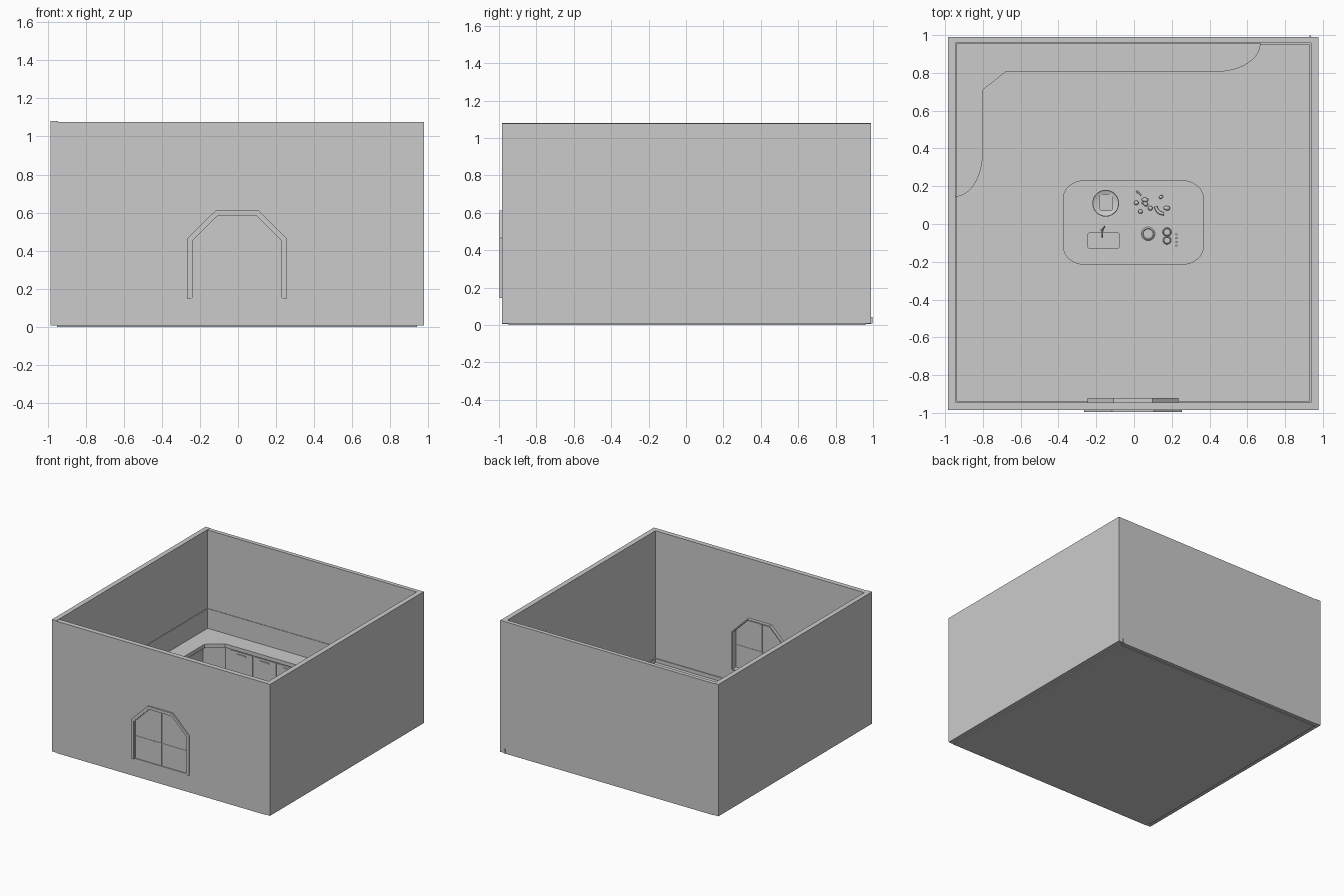
import bpy, bmesh, math, random
from mathutils import Vector

if "Cube" in bpy.data.objects:
    bpy.data.objects.remove(bpy.data.objects["Cube"])

random.seed(4)
TOP = 0.28  # worktop height


def add_object(name, bm):
    bmesh.ops.recalc_face_normals(bm, faces=bm.faces)
    me = bpy.data.meshes.new(name)
    bm.to_mesh(me)
    bm.free()
    ob = bpy.data.objects.new(name, me)
    bpy.context.collection.objects.link(ob)
    return ob


def prism(name, pts, a, b, axis='Z'):
    """Extrude a 2D outline from a to b along Z (x,y outline) or Y (x,z outline)."""
    bm = bmesh.new()
    to3 = (lambda p, h: (p[0], p[1], h)) if axis == 'Z' else (lambda p, h: (p[0], h, p[1]))
    f = bm.faces.new([bm.verts.new(to3(p, a)) for p in pts])
    ext = bmesh.ops.extrude_face_region(bm, geom=[f])
    d = Vector((0, 0, b - a)) if axis == 'Z' else Vector((0, b - a, 0))
    bmesh.ops.translate(bm, vec=d, verts=[v for v in ext['geom'] if isinstance(v, bmesh.types.BMVert)])
    return add_object(name, bm)


def box(name, x0, x1, y0, y1, z0, z1):
    return prism(name, [(x0, y0), (x1, y0), (x1, y1), (x0, y1)], z0, z1)


def arc(cx, cy, rx, ry, a0, a1, n=10):
    return [(cx + rx * math.cos(math.radians(a0 + (a1 - a0) * i / n)),
             cy + ry * math.sin(math.radians(a0 + (a1 - a0) * i / n))) for i in range(n + 1)]


def rounded(x0, x1, y0, y1, rx, ry, n=8):
    return (arc(x1 - rx, y1 - ry, rx, ry, 0, 90, n) + arc(x0 + rx, y1 - ry, rx, ry, 90, 180, n)
            + arc(x0 + rx, y0 + ry, rx, ry, 180, 270, n) + arc(x1 - rx, y0 + ry, rx, ry, 270, 360, n))


def smooth(ob):
    bpy.ops.object.select_all(action='DESELECT')
    ob.select_set(True)
    bpy.context.view_layer.objects.active = ob
    bpy.ops.object.shade_smooth_by_angle()
    return ob


def lathe(name, profile, x, y, n=28):
    """Spin an (r, z) profile about a vertical axis at x, y."""
    bm = bmesh.new()
    vs = [bm.verts.new((x + r, y, z)) for r, z in profile]
    es = [bm.edges.new(p) for p in zip(vs, vs[1:])]
    bmesh.ops.spin(bm, geom=vs + es, cent=(x, y, 0), axis=(0, 0, 1), angle=math.tau, steps=n)
    bmesh.ops.remove_doubles(bm, verts=bm.verts, dist=1e-5)
    return smooth(add_object(name, bm))


def disc(name, x, y, r, z0, z1, n=24):
    return lathe(name, [(0, z0), (r, z0), (r, z1), (0, z1)], x, y, n)


def tube(name, pts, r):
    cu = bpy.data.curves.new(name, 'CURVE')
    cu.dimensions, cu.bevel_depth, cu.bevel_resolution, cu.use_fill_caps = '3D', r, 2, True
    sp = cu.splines.new('POLY')
    sp.points.add(len(pts) - 1)
    for p, c in zip(sp.points, pts):
        p.co = (*c, 1)
    ob = bpy.data.objects.new(name, cu)
    bpy.context.collection.objects.link(ob)
    return ob


def cut(ob, cutter):
    m = ob.modifiers.new('cut', 'BOOLEAN')
    m.operation, m.object, m.solver = 'DIFFERENCE', cutter, 'EXACT'
    cutter.hide_render = cutter.hide_viewport = True
    cutter.display_type = 'WIRE'


# Shell: floor and four walls
box('floor', -0.95, 0.94, -0.95, 0.96, 0.0, 0.012)
box('left_wall', -0.985, -0.945, -0.985, 0.99, 0.008, 1.08)
box('right_wall', 0.937, 0.978, -0.985, 0.99, 0.008, 1.077)
box('back_wall', -0.945, 0.937, 0.957, 0.99, 0.005, 1.077)
front_wall = box('front_wall', -0.945, 0.937, -0.985, -0.945, 0.005, 1.077)

# Skirting boards
box('skirting_right', 0.930, 0.9375, -0.945, 0.997, 0.008, 0.042)
box('skirting_left', -0.946, -0.938, -0.945, 0.16, 0.01, 0.042)
box('skirting_front', -0.94, 0.932, -0.946, -0.938, 0.01, 0.042)
box('skirting_back', 0.66, 0.932, 0.95, 0.958, 0.01, 0.042)


# Arched window: opening, glass, bars and trim on both faces
def arch(o, low=0.0):
    return [(-0.243 - o, 0.150 - low), (-0.243 - o, 0.457 + o * .4), (-0.108 - o * .4, 0.590 + o),
            (0.098 + o * .4, 0.590 + o), (0.233 + o, 0.457 + o * .4), (0.233 + o, 0.150 - low)]


def arch_trim(name, o_in, o_out, y0, y1):
    prism(name, arch(o_out, 0.005) + arch(o_in, 0.005)[::-1], y0, y1, 'Y')


cut(front_wall, prism('window_cutter', arch(0), -1.05, -0.88, 'Y'))
prism('window_glass', arch(0.004, 0.004), -0.978, -0.968, 'Y')
arch_trim('window_trim_outer', 0.0, 0.022, -0.996, -0.98)
arch_trim('window_trim_outer_step', -0.006, 0.010, -0.990, -0.96)
arch_trim('window_trim_inner', -0.008, 0.002, -0.96, -0.920)
box('window_bar_vertical', -0.010, 0.000, -0.981, -0.965, 0.15, 0.59)
box('window_bar_horizontal', -0.243, 0.233, -0.981, -0.965, 0.327, 0.335)
box('window_sill', -0.24, 0.23, -0.96, -0.920, 0.142, 0.150)


# Corner counter along the back and left walls
def corner_outline(d, wx, wy):
    """Outline inset by d, running to the wall lines wx and wy."""
    return ([(wx, wy), (0.67 - d, wy)] + arc(0.43 - d, 0.955, 0.24, 0.15 - d, 0, -90)
            + [(-0.68 - d * .4, 0.805 + d), (-0.80 - d, 0.71 + d * .4)]
            + arc(-0.945, 0.38 + d, 0.145 - d, 0.235, 0, -90) + [(wx, 0.145 + d)])


prism('corner_worktop', corner_outline(0, -0.975, 0.98), TOP - 0.03, TOP)
prism('corner_cabinet', corner_outline(0.015, -0.95, 0.962), 0.045, TOP - 0.03)
prism('corner_plinth', corner_outline(0.035, -0.95, 0.962), 0.01, 0.045)
box('splashback_back', -0.945, 0.665, 0.953, 0.96, TOP, 0.44)
box('splashback_left', -0.947, -0.941, 0.15, 0.957, TOP, 0.44)
# Cabinet doors and handles
for i in range(5):
    x = -0.64 + i * 0.21
    box(f'back_door_{i}', x, x + 0.20, 0.814, 0.822, 0.055, 0.24)
    box(f'back_handle_{i}', x + 0.06, x + 0.14, 0.808, 0.815, 0.215, 0.222)
box('left_door', -0.822, -0.811, 0.42, 0.69, 0.055, 0.24)

# Island with sink opening
top = prism('island_worktop', rounded(-0.377, 0.370, -0.217, 0.233, 0.12, 0.10), TOP - 0.03, TOP)
body = prism('island_cabinet', rounded(-0.355, 0.348, -0.195, 0.211, 0.11, 0.09), 0.04, TOP - 0.03)
prism('island_plinth', rounded(-0.335, 0.328, -0.175, 0.191, 0.10, 0.08), 0.01, 0.04)
hole = prism('sink_hole_cutter', rounded(-0.252, -0.070, -0.136, -0.032, 0.02, 0.02), 0.19, 0.40)
cut(top, hole)
cut(body, hole)
sink = prism('sink_basin', rounded(-0.258, -0.064, -0.141, -0.026, 0.022, 0.022), 0.195, TOP + 0.004)
cut(sink, prism('sink_inner_cutter', rounded(-0.246, -0.076, -0.131, -0.045, 0.018, 0.018), 0.205, 0.40))
disc('sink_drain', -0.16, -0.09, 0.012, 0.204, 0.208)

# Tap
tube('tap_spout', [(-0.168, -0.033, TOP)] + [(-0.168, -0.033 - 0.018 + 0.018 * math.cos(a * math.pi / 8),
     TOP + 0.05 + 0.018 * math.sin(a * math.pi / 8)) for a in range(9)] + [(-0.168, -0.069, TOP + 0.04)], 0.004)
tube('tap_lever', [(-0.168, -0.033, TOP + 0.022), (-0.155, -0.012, TOP + 0.03)], 0.003)
disc('tap_base', -0.168, -0.033, 0.009, TOP, TOP + 0.012)

# Hob: plate, raised burner rings and knobs
box('hob_plate', 0.003, 0.245, -0.14, 0.006, TOP - 0.002, TOP + 0.004)
for i, (x, y, r) in enumerate([(0.075, -0.052, 0.036), (0.175, -0.042, 0.024), (0.175, -0.086, 0.022)]):
    z = TOP + 0.004
    lathe(f'burner_{i}', [(0, z + .002), (r * .7, z + .002), (r * .8, z + .006), (r, z)], x, y)
for i in range(4):
    disc(f'hob_knob_{i}', 0.225, -0.115 + i * 0.02, 0.006, TOP + 0.003, TOP + 0.012, 12)

# Plate with a bread slice
lathe('plate', [(0, TOP), (0.05, TOP), (0.071, TOP + .012), (0.068, TOP + .014), (0.048, TOP + .005), (0, TOP + .005)],
      -0.150, 0.110)
prism('bread_slice', rounded(-0.184, -0.110, 0.070, 0.160, 0.015, 0.015, 4), TOP + 0.004, TOP + 0.016)
disc('bread_topping', -0.135, 0.12, 0.006, TOP + 0.015, TOP + 0.019, 12)


# Scattered food pieces
def pebble(name, x, y, rx, ry, turn):
    bm = bmesh.new()
    bmesh.ops.create_uvsphere(bm, u_segments=14, v_segments=8, radius=1)
    ob = add_object(name, bm)
    h = min(rx, ry)
    ob.scale, ob.location, ob.rotation_euler = (rx, ry, h), (x, y, TOP + h * .95), (0, 0, turn)
    smooth(ob)


for i, (x, y, rx, ry) in enumerate([(0.012, 0.112, .012, .012), (0.034, 0.066, .012, .011), (0.058, 0.128, .018, .012),
                                   (0.062, 0.106, .014, .012), (0.086, 0.084, .013, .012), (0.174, 0.084, .018, .012),
                                   (0.143, 0.143, .012, .009), (0.048, 0.112, .008, .006)]):
    pebble(f'food_{i}', x, y, rx, ry, random.uniform(-0.6, 0.6))
tube('curved_food', [(x, y, TOP + 0.010) for x, y in arc(0.155, 0.10, 0.04, 0.045, 190, 275, 8)], 0.009)
tube('kitchen_knife', [(0.012, 0.175, TOP + 0.004), (0.038, 0.152, TOP + 0.004)], 0.004)
